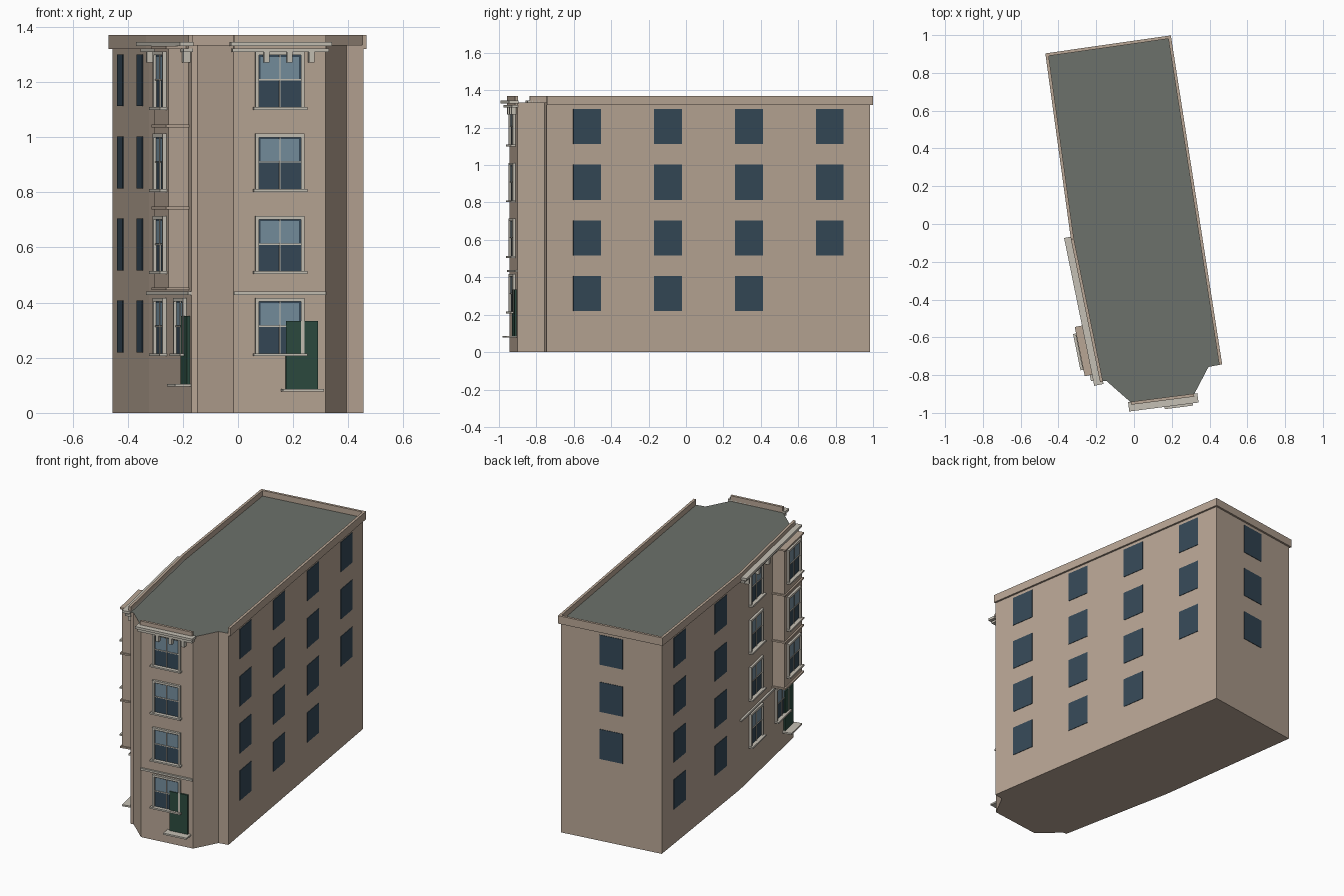
import bpy, bmesh
from mathutils import Matrix, Vector

if "Cube" in bpy.data.objects:
    bpy.data.objects.remove(bpy.data.objects["Cube"])


def material(name, rgb):
    m = bpy.data.materials.new(name)
    m.diffuse_color = (*rgb, 1)
    m.use_nodes = True
    m.node_tree.nodes["Principled BSDF"].inputs["Base Color"].default_value = m.diffuse_color
    return m


WALL = material("wall_stone", (0.48, 0.38, 0.30))
TRIM = material("pale_trim", (0.56, 0.53, 0.46))
ROOF = material("roof_grey", (0.15, 0.165, 0.145))
DARK = material("dark_glass", (0.035, 0.065, 0.095))
LIGHT = material("light_glass", (0.18, 0.27, 0.34))
DOOR = material("door_green", (0.025, 0.07, 0.05))

# Footprint, counter-clockwise from above
P = [Vector(p) for p in [(.394, -.757), (.455, -.745), (.185, .985), (-.456, .893), (-.322, -.08),
                         (-.169, -.83), (-.147, -.83), (-.016, -.945), (.318, -.902)]]
ROOF_Z, TOP_Z, FLOOR = 1.335, 1.37, .2977


class Wall:
    """Local frame of one footprint edge: u along, o outward, z up."""
    def __init__(self, name, i):
        a, b = P[i], P[(i + 1) % len(P)]
        d = (b - a).normalized()
        self.name, self.length = name, (b - a).length
        self.matrix = Matrix(((d.x, -d.y, 0, a.x), (d.y, d.x, 0, a.y), (0, 0, 1, 0), (0, 0, 0, 1)))

    def build(self, part, boxes):
        """One object from boxes (u0, u1, o0, o1, z0, z1, material)."""
        bm, mats = bmesh.new(), []
        for u0, u1, o0, o1, z0, z1, mat in boxes:
            if mat not in mats:
                mats.append(mat)
            m = Matrix.Translation(((u0 + u1) / 2, -(o0 + o1) / 2, (z0 + z1) / 2)) @ \
                Matrix.Diagonal((u1 - u0, o1 - o0, z1 - z0, 1))
            vs = bmesh.ops.create_cube(bm, size=1, matrix=m)["verts"]
            for f in {f for v in vs for f in v.link_faces}:
                f.material_index = mats.index(mat)
        finish(bm, f"{self.name}_{part}", mats).matrix_world = self.matrix


def finish(bm, name, mats):
    me = bpy.data.meshes.new(name)
    bm.to_mesh(me)
    bm.free()
    for m in mats:
        me.materials.append(m)
    ob = bpy.data.objects.new(name, me)
    bpy.context.collection.objects.link(ob)
    return ob


def plain_window(wall, c, floor):
    z = .219 + floor * .2977
    wall.build(f"window_{floor}", [(c - .075, c + .075, -.01, .003, z, z + .188, DARK)])


def sash_window(wall, c, floor, o=0.0):
    z = .214 + floor * FLOOR
    g, f, b = .077, .09, o - .01
    wall.build(f"sash_window_{floor}", [
        (c - g, c + g, b, o + .003, z, z + .1, DARK),
        (c - g, c + g, b, o + .004, z + .1, z + .19, DARK),
        (c - g + .006, c + g - .006, b, o + .005, z + .104, z + .184, LIGHT),
        (c - g, c + g, b, o + .008, z + .098, z + .103, TRIM),
        (c - .002, c + .002, b, o + .008, z, z + .19, TRIM),
        (c - f, c - g, b, o + .014, z, z + .203, TRIM),
        (c + g, c + f, b, o + .014, z, z + .203, TRIM),
        (c - f, c + f, b, o + .014, z + .19, z + .203, TRIM),
        (c - .098, c + .098, b, o + .026, z - .008, z + .002, TRIM)])


def door(wall, c, z0, z1):
    wall.build("door", [(c - .058, c + .058, -.01, .011, z0, z1, DOOR)])
    wall.build("door_step", [(c - .075, c + .075, -.01, .058, z0 - .01, z0, TRIM)])


def parapet(wall, e0=.012, e1=.012):
    wall.build("parapet", [(-e0, wall.length + e1, -.004, .012, 1.32, TOP_Z, WALL)])


def cornice(wall, brackets):
    n = wall.length
    wall.build("cornice", [(-.015, n + .018, -.004, .046, 1.33, 1.345, TRIM),
                           (-.008, n + .008, -.004, .03, 1.309, 1.322, TRIM)])
    wall.build("cornice_brackets", [(u - .01, u + .01, -.004, .026, 1.27, 1.31, TRIM) for u in brackets])
    wall.build("band_course", [(0, n, -.004, .012, .428, .44, TRIM)])


# Main body with a grey roof face
bm = bmesh.new()
base = bm.faces.new([bm.verts.new((p.x, p.y, 0)) for p in P])
ext = bmesh.ops.extrude_face_region(bm, geom=[base], use_keep_orig=True)["geom"]
for e in ext:
    if isinstance(e, bmesh.types.BMVert):
        e.co.z = ROOF_Z
bmesh.ops.recalc_face_normals(bm, faces=bm.faces)
for f in bm.faces:
    f.material_index = int(f.normal.z > .9)
finish(bm, "building_body", [WALL, ROOF])

right, back = Wall("right", 1), Wall("back", 2)
left_rear, left_front, bay = Wall("left_rear", 3), Wall("left_front", 4), Wall("front_bay", 7)

# Parapets
for w, e0, e1 in [(right, 0, .012), (back, .012, .012), (left_rear, .012, 0),
                  (left_front, 0, .005), (bay, 0, 0)]:
    parapet(w, e0, e1)

# Plain side and rear windows
for floor in range(4):
    for i in range(4):
        if floor or i < 3:
            plain_window(right, right.length * (i + .5) / 4, floor)
    for t in (.225, .75):
        plain_window(left_rear, left_rear.length * t, floor)
    if floor:
        plain_window(back, back.length / 2, floor)

# Front bay
for floor in range(4):
    sash_window(bay, bay.length / 2, floor)
door(bay, bay.length / 2 + .08, .087, .334)
cornice(bay, [bay.length * t for t in (.35, .6, .84)])

# Left street front with projecting oriel
n = left_front.length
OUT = .075
for floor in range(4):
    sash_window(left_front, n - .545, floor)
    sash_window(left_front, n - .175, floor, OUT if floor else 0)
door(left_front, n - .085, .105, .352)
cornice(left_front, [n - u for u in (.03, .4, .545, .69)])
left_front.build("oriel", [(n - .30, n - .05, -.01, OUT, .445, 1.33, WALL)])
left_front.build("oriel_bands", [(n - .308, n - .042, -.01, OUT + .01, z, z + .01, WALL)
                                 for z in (.445, .738, 1.035, 1.32)])
